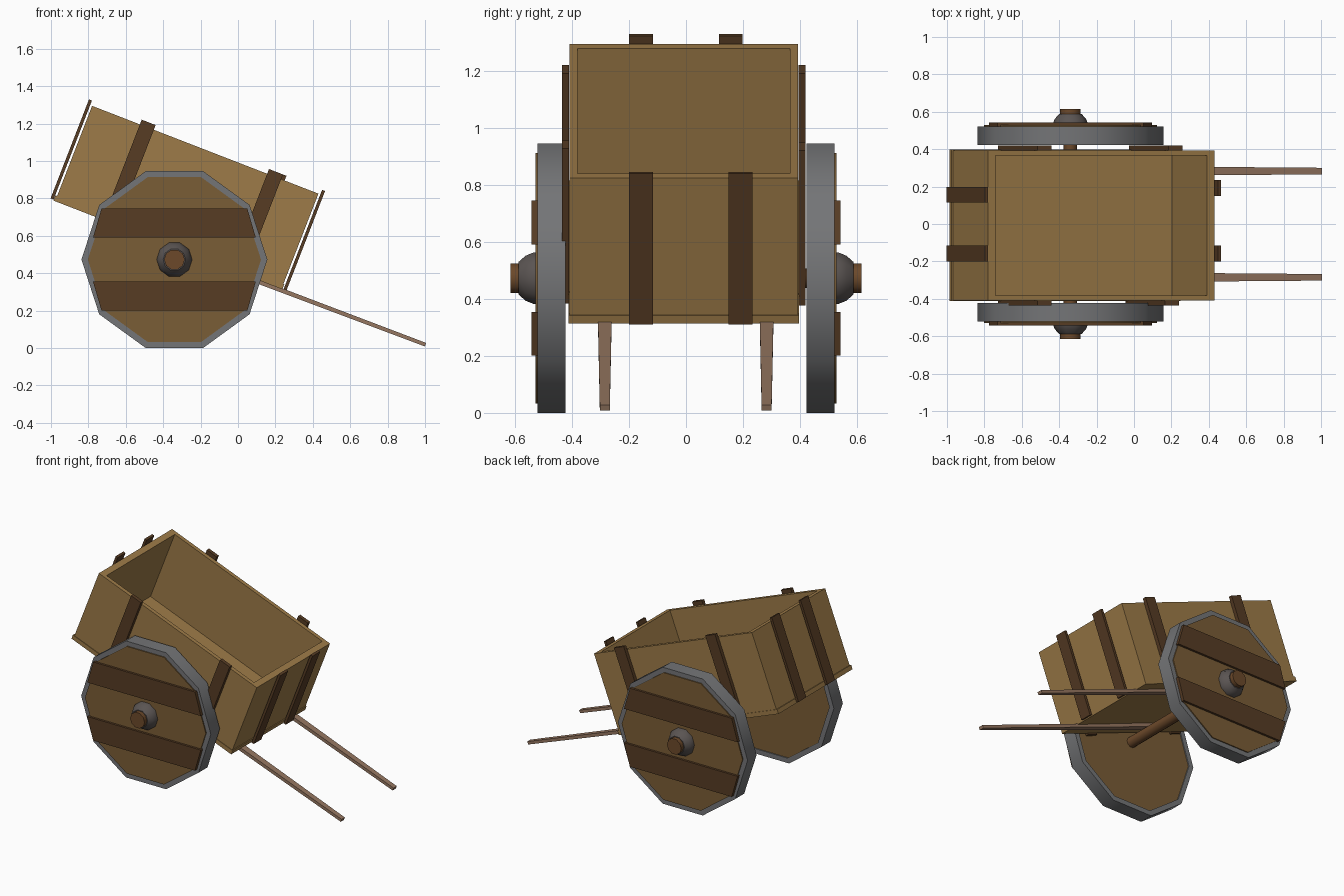
import bpy, bmesh, math
from mathutils import Matrix, Vector

old = bpy.data.objects.get("Cube")
if old:
    bpy.data.objects.remove(old, do_unlink=True)


def material(name, rgb):
    """Flat colour given as sRGB bytes."""
    lin = [((c / 255 + 0.055) / 1.055) ** 2.4 for c in rgb] + [1.0]
    m = bpy.data.materials.new(name)
    m.use_nodes = True
    m.diffuse_color = lin
    m.node_tree.nodes["Principled BSDF"].inputs["Base Color"].default_value = lin
    return m


tan_wood = material("tan wood", (157, 123, 72))
wheel_wood = material("wheel wood", (122, 93, 54))
dark_wood = material("dark wood", (87, 60, 36))
axle_wood = material("axle wood", (108, 73, 42))
shaft_wood = material("shaft wood", (150, 119, 97))
rim_grey = material("rim grey", (116, 117, 119))
hub_grey = material("hub grey", (90, 84, 82))

# Tilted frame of the cart body, origin at the centre of its rim
TILT = Matrix.Translation((-0.175, -0.008, 1.06)) @ Matrix.Rotation(math.radians(21.2), 4, 'Y')
HUB = Vector((-0.34, 0, 0.4727))


def finish(name, bm, mat, matrix=None, smooth=False):
    bmesh.ops.recalc_face_normals(bm, faces=bm.faces)
    if matrix:
        bm.transform(matrix)
    mesh = bpy.data.meshes.new(name)
    bm.to_mesh(mesh)
    bm.free()
    mesh.materials.append(mat)
    ob = bpy.data.objects.new(name, mesh)
    bpy.context.collection.objects.link(ob)
    if smooth:
        bpy.ops.object.select_all(action='DESELECT')
        ob.select_set(True)
        bpy.context.view_layer.objects.active = ob
        bpy.ops.object.shade_smooth_by_angle(angle=math.radians(40))
    return ob


def block_bm(lo, hi):
    bm = bmesh.new()
    bmesh.ops.create_cube(bm, size=1)
    for v in bm.verts:
        v.co = [l + (c + 0.5) * (h - l) for c, l, h in zip(v.co, lo, hi)]
    return bm


def block(name, lo, hi, mat):
    return finish(name, block_bm(lo, hi), mat, TILT)


def prism(name, outline, y0, y1, mat):
    """Extrude an x-z outline between two y positions."""
    bm = bmesh.new()
    face = bm.faces.new([bm.verts.new((x, y0, z)) for x, z in outline])
    ext = bmesh.ops.extrude_face_region(bm, geom=[face])["geom"]
    for v in ext:
        if isinstance(v, bmesh.types.BMVert):
            v.co.y = y1
    return finish(name, bm, mat, Matrix.Translation(HUB))


def lathe(name, profile, mat, sides=10, ring=False, side=1):
    """Turn (radius, y) points around the axle; ring closes the loop, else ends are capped."""
    bm = bmesh.new()
    loops = []
    for r, y in profile:
        angles = [math.tau * i / sides for i in range(sides)]
        loops.append([bm.verts.new((r * math.cos(a), side * y, r * math.sin(a))) for a in angles])
    pairs = list(zip(loops, loops[1:]))
    if ring:
        pairs.append((loops[-1], loops[0]))
    else:
        bm.faces.new(loops[0])
        bm.faces.new(loops[-1])
    for a, b in pairs:
        for i in range(sides):
            j = (i + 1) % sides
            bm.faces.new((a[i], a[j], b[j], b[i]))
    return finish(name, bm, mat, Matrix.Translation(HUB), smooth=True)


# Open box: four walls around a well, on a slightly wider floor
L, W, BOTTOM = 0.649, 0.401, -0.547
FLOOR = BOTTOM + 0.03
block("floor", (-L - 0.01, -W - 0.004, BOTTOM), (L + 0.005, W + 0.004, FLOOR), tan_wood)
bm = block_bm((-L, -W, FLOOR), (L, W, 0))
top = max(bm.faces, key=lambda f: f.calc_center_median().z)
bottom = min(bm.faces, key=lambda f: f.calc_center_median().z)
well = bmesh.ops.extrude_face_region(bm, geom=[top])["geom"]
bmesh.ops.delete(bm, geom=[top, bottom], context='FACES_ONLY')
inner = [v for v in well if isinstance(v, bmesh.types.BMVert)]
for v in inner:
    v.co.x *= (L - 0.043) / L
    v.co.y *= (W - 0.028) / W
well = [f for f in well if isinstance(f, bmesh.types.BMFace)]
sunk = bmesh.ops.extrude_face_region(bm, geom=well)["geom"]
bmesh.ops.delete(bm, geom=well, context='FACES_ONLY')
for v in sunk:
    if isinstance(v, bmesh.types.BMVert):
        v.co.z = FLOOR + 0.002
finish("box_walls", bm, tan_wood, TILT)

# Upright straps on the ends, standing just clear of the boards
for end, ys in ((1, (-0.15, 0.2)), (-1, (-0.15, 0.165))):
    for y in ys:
        x0, x1 = sorted((end * 0.660, end * 0.677))
        block("end_strap", (x0, y - 0.042, -0.542), (x1, y + 0.042, 0.026), dark_wood)

# Upright straps on the long sides
for side, xs in ((-1, (-0.335, 0.395)), (1, (-0.335, 0.415))):
    for x in xs:
        y0, y1 = sorted((side * 0.402, side * 0.427))
        block("side_strap", (x - 0.04, y0, -0.557), (x + 0.04, y1, 0.027), dark_wood)

# Pulling shafts, tapering towards the tip
for y in (-0.277, 0.291):
    bm = block_bm((-0.05, -0.5, -0.5), (1.475, 0.5, 0.5))
    for v in bm.verts:
        tip = v.co.x > 1
        v.co.y = y + v.co.y * (0.035 if tip else 0.058)
        v.co.z = v.co.z * (0.02 if tip else 0.026) - (0.546 if tip else 0.56)
    finish("shaft", bm, shaft_wood, TILT)

# Axle and wheels
lathe("axle", [(0.036, -0.45), (0.036, 0.45)], axle_wood)
for side in (-1, 1):
    rim = [(0.497, 0.423), (0.497, 0.521), (0.462, 0.521), (0.462, 0.423)]
    lathe("wheel_rim", rim, rim_grey, ring=True, side=side)
    lathe("wheel_disc", [(0.463, 0.43), (0.463, 0.528)], wheel_wood, side=side)
    for s in (-1, 1):
        outline = [(-0.435, s * 0.118), (0.435, s * 0.118), (0.39, s * 0.272), (-0.39, s * 0.272)]
        prism("wheel_plank", outline, side * 0.52, side * 0.543, dark_wood)
    lathe("hub", [(0.095, 0.515), (0.095, 0.535), (0.083, 0.563), (0.06, 0.588)], hub_grey, side=side)
    lathe("axle_end", [(0.055, 0.57), (0.055, 0.616)], axle_wood, side=side)
